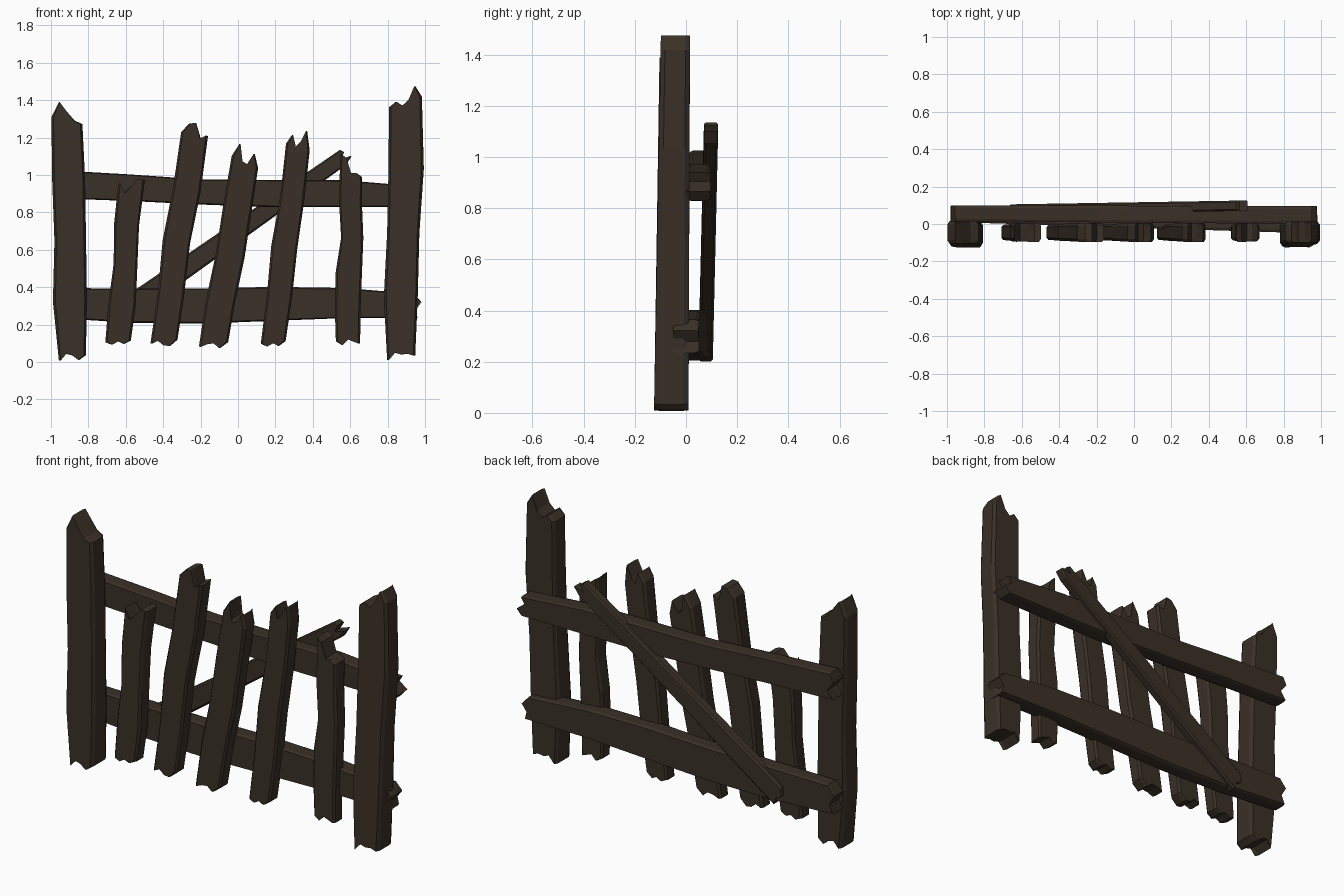
import bpy
import bmesh
from mathutils import Vector

default_cube = bpy.data.objects.get("Cube")
if default_cube:
    bpy.data.objects.remove(default_cube, do_unlink=True)


def make_material(name, colour):
    material = bpy.data.materials.new(name)
    material.use_nodes = True
    material.diffuse_color = colour
    material.node_tree.nodes["Principled BSDF"].inputs["Base Color"].default_value = colour
    return material


weathered_wood = make_material("weathered_wood", (0.042, 0.030, 0.020, 1))


def plank_outline(length, widths, start_jags, end_jags, left_bumps, right_bumps):
    """Outline as (across, along) pairs: broken start, right edge, broken end, left edge."""
    def half_width(t):
        return (widths[0] + (widths[1] - widths[0]) * t) / 2

    def broken_end(t, jags):
        last = len(jags) - 1
        return [((2 * i / last - 1) * half_width(t), t * length + jag)
                for i, jag in enumerate(jags)]

    def worn_edge(side, bumps):
        steps = [(i + 1) / (len(bumps) + 1) for i in range(len(bumps))]
        return [(side * (half_width(t) + bump), t * length) for t, bump in zip(steps, bumps)]

    return (broken_end(0, start_jags) + worn_edge(1, right_bumps)
            + broken_end(1, end_jags)[::-1] + worn_edge(-1, left_bumps)[::-1])


def plank(name, start, end, widths, front, back, start_jags, end_jags,
          left_bumps=(0,), right_bumps=(0,), chamfer=0.006):
    """Splintered board along start-end in XZ; front and back give Y at both ends."""
    origin = Vector((start[0], 0, start[1]))
    axis = Vector((end[0], 0, end[1])) - origin
    length = axis.length
    axis.normalize()
    across = Vector((axis.z, 0, -axis.x))
    outline = plank_outline(length, widths, start_jags, end_jags, left_bumps, right_bumps)

    # Four rings from back to front give chamfered long edges
    bm = bmesh.new()
    rings = []
    for depth, inset in ((0, chamfer), (0.15, 0), (0.85, 0), (1, chamfer)):
        ring = []
        for u, v in outline:
            t = v / length
            y_back = back[0] + (back[1] - back[0]) * t
            y_front = front[0] + (front[1] - front[0]) * t
            u *= 1 - 2 * inset / widths[0]
            point = origin + across * u + axis * v
            point.y = y_back + (y_front - y_back) * depth
            ring.append(bm.verts.new(point))
        rings.append(ring)
    count = len(outline)
    for low, high in zip(rings, rings[1:]):
        for i in range(count):
            j = (i + 1) % count
            bm.faces.new((low[i], low[j], high[j], high[i]))
    bm.faces.new(rings[0][::-1])
    bm.faces.new(rings[-1])
    bmesh.ops.recalc_face_normals(bm, faces=bm.faces)

    mesh = bpy.data.meshes.new(name)
    bm.to_mesh(mesh)
    bm.free()
    mesh.materials.append(weathered_wood)
    board = bpy.data.objects.new(name, mesh)
    bpy.context.collection.objects.link(board)
    return board


# Posts
plank("right_post", (-.885, 0), (-.915, 1.3), (.145, .165), (-.125, -.105), (.01, .015),
      (.01, .045, .035, .01, .035), (.01, .09, .04, -.01, -.03),
      (.022, .004, .006), (.01, .01, .01), chamfer=.01)
plank("left_post", (.872, 0), (.895, 1.38), (.15, .175), (-.125, -.1), (.01, .015),
      (.01, .05, .04, .045, .035), (-.02, .01, -.01, .02, .095, .04),
      (.02, .005, 0), (.005, .005, .02), chamfer=.01)

# Rails
plank("upper_rail", (-.96, .95), (.95, .885), (.15, .11), (.015, 0), (.1, .095),
      (0, -.02, .02, -.01), (0, -.02, .03, 0),
      (-.005, -.015, 0, .015), (.005, .015, .02, .01))
plank("lower_rail", (-.96, .315), (.95, .3), (.16, .13), (.01, -.05), (.095, .05),
      (.02, -.02, .01, -.01), (-.01, .03, 0, .01),
      (.005, .01, .025, .025), (.025, .03, .015, 0))

# Diagonal brace behind the rails
plank("diagonal_brace", (-.635, .255), (.57, 1.1), (.12, .085), (.05, .07), (.105, .125),
      (.01, -.02, .0, -.01), (0, .01, -.03, .03, -.02), chamfer=.01)

# Leaning pickets, numbered from the right side
pickets = (
    ((-.643, .09), (-.57, .95), (.135, .14), (.01, 0, .02, .01, .03), (0, -.05, -.01, .03, .03),
     (0, -.01, .005), (.01, 0, -.01)),
    ((-.4, .08), (-.235, 1.2), (.14, .145), (.01, .03, .01, .01, .05), (.02, .07, .08, 0, .02),
     (0, .015, 0), (0, -.01, .005)),
    ((-.135, .07), (.037, 1.07), (.15, .15), (0, .02, .03, .01, .05), (.02, .09, 0, -.01, .05, -.02),
     (.005, -.005, 0), (0, .01, .005)),
    ((.185, .08), (.32, 1.15), (.13, .13), (.01, 0, .02, .01, .04), (.01, .06, 0, .03, .09, -.01),
     (0, .01, -.005), (.005, 0, .005)),
    ((.588, .1), (.605, 1.04), (.13, .12), (.01, -.01, .02, .01, .0), (.07, .05, -.03, -.03, -.05),
     (.01, .01, -.015, 0), (0, .005, .01, .0)),
)
for number, (start, end, widths, low, high, left, right) in enumerate(pickets, 1):
    plank(f"picket_{number}", start, end, widths, (-.085, -.095), (-.005, .005),
          low, high, left, right, chamfer=.01)
